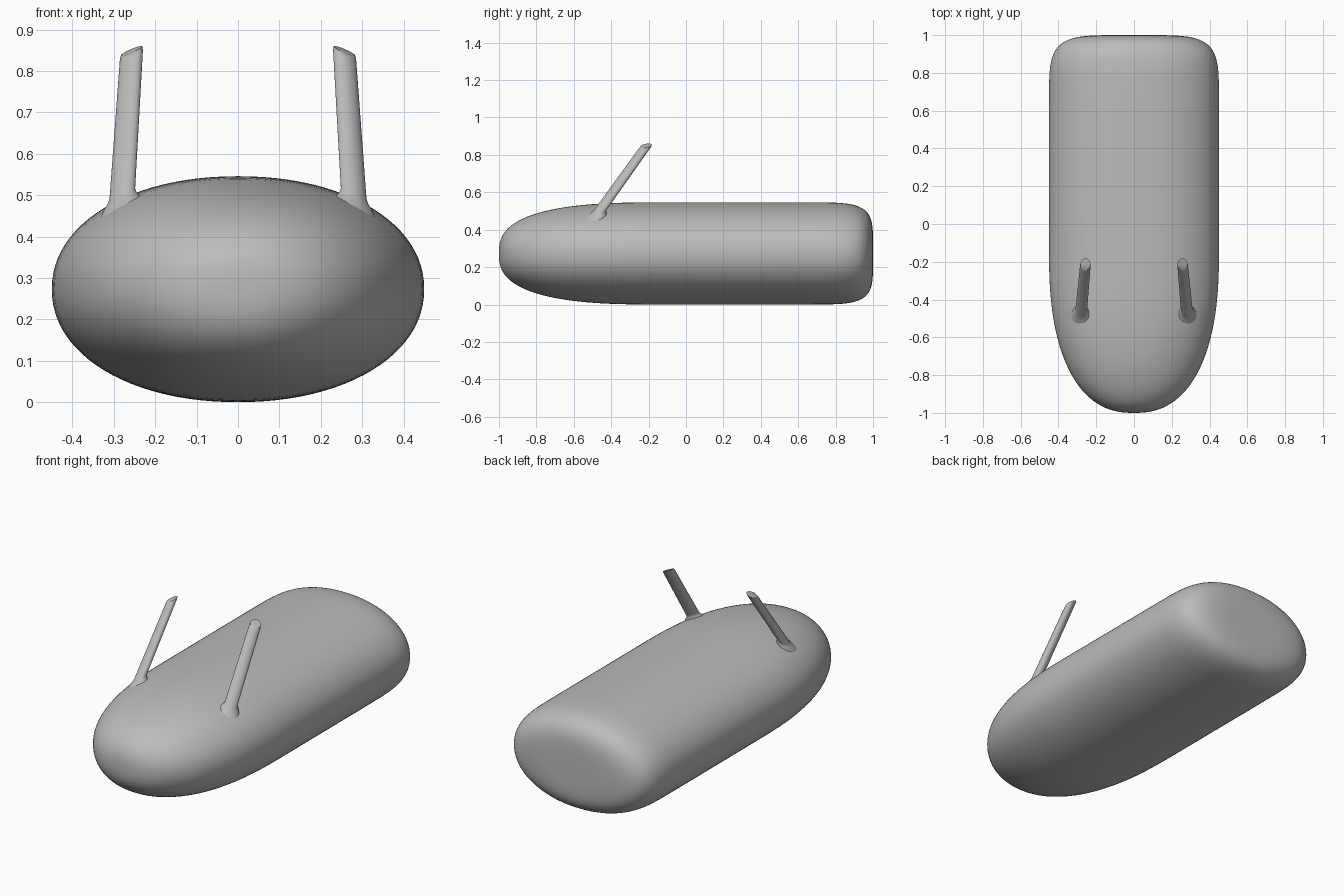
import bpy, bmesh, math
from mathutils import Vector

if "Cube" in bpy.data.objects:
    bpy.data.objects.remove(bpy.data.objects["Cube"])

grey = bpy.data.materials.new("plain grey")
grey.diffuse_color = (0.5, 0.5, 0.5, 1)
grey.use_nodes = True
grey.node_tree.nodes["Principled BSDF"].inputs["Base Color"].default_value = grey.diffuse_color

W, H = 0.45, 0.273      # half width, half height
SEG = 96


def loft(name, rings, start=None, end=None):
    """Skin a list of rings; close ends with a point or a flat cap."""
    bm = bmesh.new()
    vr = [[bm.verts.new(p) for p in r] for r in rings]
    n = len(vr[0])
    for a, b in zip(vr, vr[1:]):
        for i in range(n):
            j = (i + 1) % n
            bm.faces.new((a[i], a[j], b[j], b[i]))
    for ring, tip in ((vr[0], start), (vr[-1], end)):
        if tip is None:
            bm.faces.new(ring)
        else:
            v = bm.verts.new(tip)
            for i in range(n):
                bm.faces.new((ring[i], ring[(i + 1) % n], v))
    bmesh.ops.recalc_face_normals(bm, faces=bm.faces)
    me = bpy.data.meshes.new(name)
    bm.to_mesh(me)
    bm.free()
    me.materials.append(grey)
    ob = bpy.data.objects.new(name, me)
    bpy.context.collection.objects.link(ob)
    bpy.ops.object.select_all(action='DESELECT')
    ob.select_set(True)
    bpy.context.view_layer.objects.active = ob
    bpy.ops.object.shade_smooth_by_angle(angle=math.radians(40))
    return ob


def sup(s, p):
    return max(0.0, 1 - s ** p) ** (1 / p)


def section(y, sx, sz):
    pts = []
    for i in range(SEG):
        a = 2 * math.pi * i / SEG
        c, s = math.cos(a), math.sin(a)
        e = 2 / 2.1
        pts.append((W * sx * math.copysign(abs(c) ** e, c), y,
                    H + H * sz * math.copysign(abs(s) ** e, s)))
    return pts


# body: long rounded nose at the front, blunt rounded tail
N = 28
rings = []
for k in range(1, N + 1):
    s = math.sin(math.pi / 2 * k / N)
    t = sup(s, 2.4)
    rings.append(section(-0.15 - 0.85 * t, s, sup(t, 2.7)))
for k in range(N):
    s = math.cos(math.pi / 2 * k / N)
    rings.append(section(0.6 + 0.4 * sup(s, 5), s, s))
loft("body", rings, (0, -1, H), (0, 1, H))

# pair of leaning stalks, cut parallel to the body surface, flared at the root
base, top = Vector((0.281, -0.475, 0.482)), Vector((0.257, -0.212, 0.849))
for side, label in ((-1, "left"), (1, "right")):
    rings = []
    for t, f in ((-0.06, 1.7), (0.0, 1.4), (0.025, 1.15), (0.06, 1.0),
                 (0.97, 0.9), (1.0, 0.84)):
        c = base.lerp(top, t)
        ring = []
        for i in range(32):
            a = 2 * math.pi * i / 32
            dx, dy = 0.031 * f * math.cos(a), 0.036 * f * math.sin(a)
            ring.append((side * (c.x + dx), c.y + dy, c.z - 0.42 * dx + 0.15 * dy))
        rings.append(ring)
    loft(label + "_stalk", rings)
